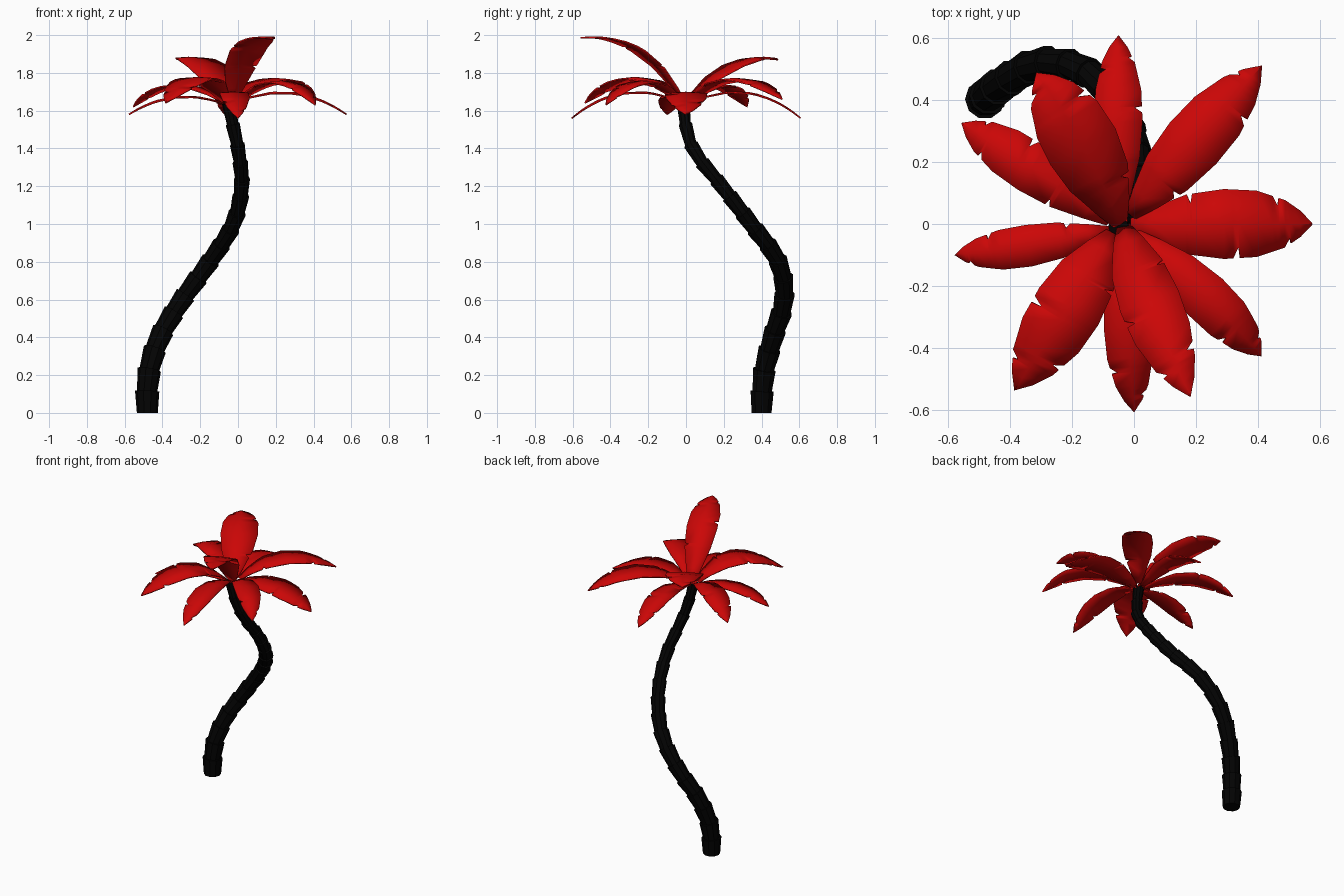
import bpy
from math import sin, cos, pi
from mathutils import Vector

if "Cube" in bpy.data.objects:
    bpy.data.objects.remove(bpy.data.objects["Cube"])


def material(name, col):
    m = bpy.data.materials.new(name)
    m.diffuse_color = (*col, 1)
    m.use_nodes = True
    m.node_tree.nodes["Principled BSDF"].inputs["Base Color"].default_value = m.diffuse_color
    return m


BARK = material("bark", (0.001, 0.001, 0.001))
RED = material("red_leaf", (0.6, 0.002, 0.002))


def add_mesh(name, verts, faces, mat, smooth=False):
    me = bpy.data.meshes.new(name)
    me.from_pydata([tuple(v) for v in verts], [], faces)
    me.materials.append(mat)
    for p in me.polygons:
        p.use_smooth = smooth
    me.update()
    ob = bpy.data.objects.new(name, me)
    bpy.context.collection.objects.link(ob)
    return ob


# Trunk: stacked flaring segments along an S-shaped path
PATH = [Vector(p) for p in [
    (-.48, .40, 0), (-.475, .41, .2), (-.415, .46, .4), (-.295, .52, .6),
    (-.15, .49, .8), (-.025, .345, 1.0), (.02, .19, 1.2), (.0, .035, 1.4),
    (-.045, -.015, 1.6), (-.05, -.015, 1.64)]]


def spline(points, per=20):
    pts = [2 * points[0] - points[1]] + points + [2 * points[-1] - points[-2]]
    out = []
    for a, b, c, d in zip(pts, pts[1:], pts[2:], pts[3:]):
        for i in range(per):
            t = i / per
            out.append(.5 * (2 * b + (c - a) * t + (2 * a - 5 * b + 4 * c - d) * t * t
                             + (3 * b - a - 3 * c + d) * t ** 3))
    return out + [points[-1]]


def resample(line, n):
    lens = [0]
    for a, b in zip(line, line[1:]):
        lens.append(lens[-1] + (b - a).length)
    out, j = [], 0
    for i in range(n + 1):
        s = lens[-1] * i / n
        while j < len(line) - 2 and lens[j + 1] < s:
            j += 1
        out.append(line[j].lerp(line[j + 1], (s - lens[j]) / (lens[j + 1] - lens[j])))
    return out


def build_trunk(segments=17, sides=10):
    c = resample(spline(PATH), segments)
    verts, faces = [], []

    def ring(i, r):
        d = (c[min(i + 1, segments)] - c[max(i - 1, 0)]).normalized()
        if i == 0:
            d = Vector((0, 0, 1))
        u = Vector((0, 1, 0)).cross(d).normalized()
        v = d.cross(u)
        for k in range(sides):
            a = 2 * pi * k / sides
            verts.append(c[i] + r * (cos(a) * u + sin(a) * v))

    for i in range(segments):
        r = .057 - .027 * i / segments
        ring(i, r * .97)
        ring(i + 1, r * 1.13)
    for j in range(2 * segments - 1):
        for k in range(sides):
            n = (k + 1) % sides
            faces.append((j * sides + k, j * sides + n, (j + 1) * sides + n, (j + 1) * sides + k))
    faces.append(tuple(reversed(range(sides))))
    faces.append(tuple(range(len(verts) - sides, len(verts))))
    add_mesh("trunk", verts, faces, BARK)


# Leaves: arched thin blades with a tapered outline and small torn notches
PROFILE = [(0, .2), (.12, .5), (.3, .86), (.5, 1), (.68, .95), (.84, .68), (.93, .37), (1, 0)]


def width_at(t):
    for (a, wa), (b, wb) in zip(PROFILE, PROFILE[1:]):
        if t <= b:
            return wa + (wb - wa) * (t - a) / (b - a)
    return 0


def build_leaf(name, root, mid, tip, width, tears):
    root, mid, tip = Vector(root), Vector(mid), Vector(tip)
    a = 2 * (root + tip - 2 * mid)
    b = tip - root - a
    stations = {t for t, _ in PROFILE}
    for t, side in tears:
        stations |= {t - .03, t, t + .008}
    verts, faces = [], []
    for t in sorted(stations):
        p = root + b * t + a * t * t
        d = b + 2 * a * t
        side = Vector((-d.y, d.x, 0)).normalized()
        w = width_at(t) * width / 2
        for s in (1, 0, -1):
            cut = .68 if (t, s) in tears else 1
            verts.append(p + side * w * s * cut - Vector((0, 0, .06 * abs(s) * w)))
    for i in range(len(stations) - 1):
        for k in (0, 1):
            q = i * 3 + k
            faces.append((q, q + 3, q + 4, q + 1))
    ob = add_mesh(name, verts, faces, RED, True)
    # wind every blade so its face normals point up
    if sum(p.normal.z for p in ob.data.polygons) < 0:
        ob.data.flip_normals()
    thick = ob.modifiers.new("thickness", "SOLIDIFY")
    thick.thickness = .008
    thick.offset = 0
    bpy.context.view_layer.objects.active = ob
    ob.select_set(True)
    bpy.ops.object.shade_smooth_by_angle()
    ob.select_set(False)


build_trunk()

TEARS_A = [(.32, 1), (.58, -1), (.8, 1), (.87, -1)]
TEARS_B = [(.25, -1), (.76, -1), (.9, 1)]
# root, middle, tip, width
LEAVES = [
    ((-.01, -.005, 1.645), (.29, .0, 1.695), (.575, .0, 1.58), .225),
    ((-.01, .03, 1.65), (.19, .26, 1.77), (.412, .51, 1.66), .2),
    ((-.045, .03, 1.645), (-.05, .33, 1.695), (-.05, .607, 1.56), .155),
    ((-.045, .0, 1.64), (-.165, .25, 1.845), (-.315, .488, 1.87), .24),
    ((-.08, .01, 1.65), (-.33, .18, 1.735), (-.555, .325, 1.62), .165),
    ((-.08, -.02, 1.64), (-.34, -.07, 1.672), (-.577, -.10, 1.58), .135),
    ((-.07, -.03, 1.65), (-.21, -.265, 1.775), (-.385, -.535, 1.64), .225),
    ((-.04, -.03, 1.645), (-.02, -.33, 1.695), (.0, -.605, 1.56), .155),
    ((-.035, -.005, 1.63), (.05, -.25, 1.92), (.182, -.558, 1.985), .20),
    ((.0, -.03, 1.65), (.23, -.235, 1.755), (.41, -.425, 1.63), .16),
]
for i, leaf in enumerate(LEAVES):
    build_leaf(f"leaf_{i + 1}", *leaf, TEARS_B if i % 2 else TEARS_A)
